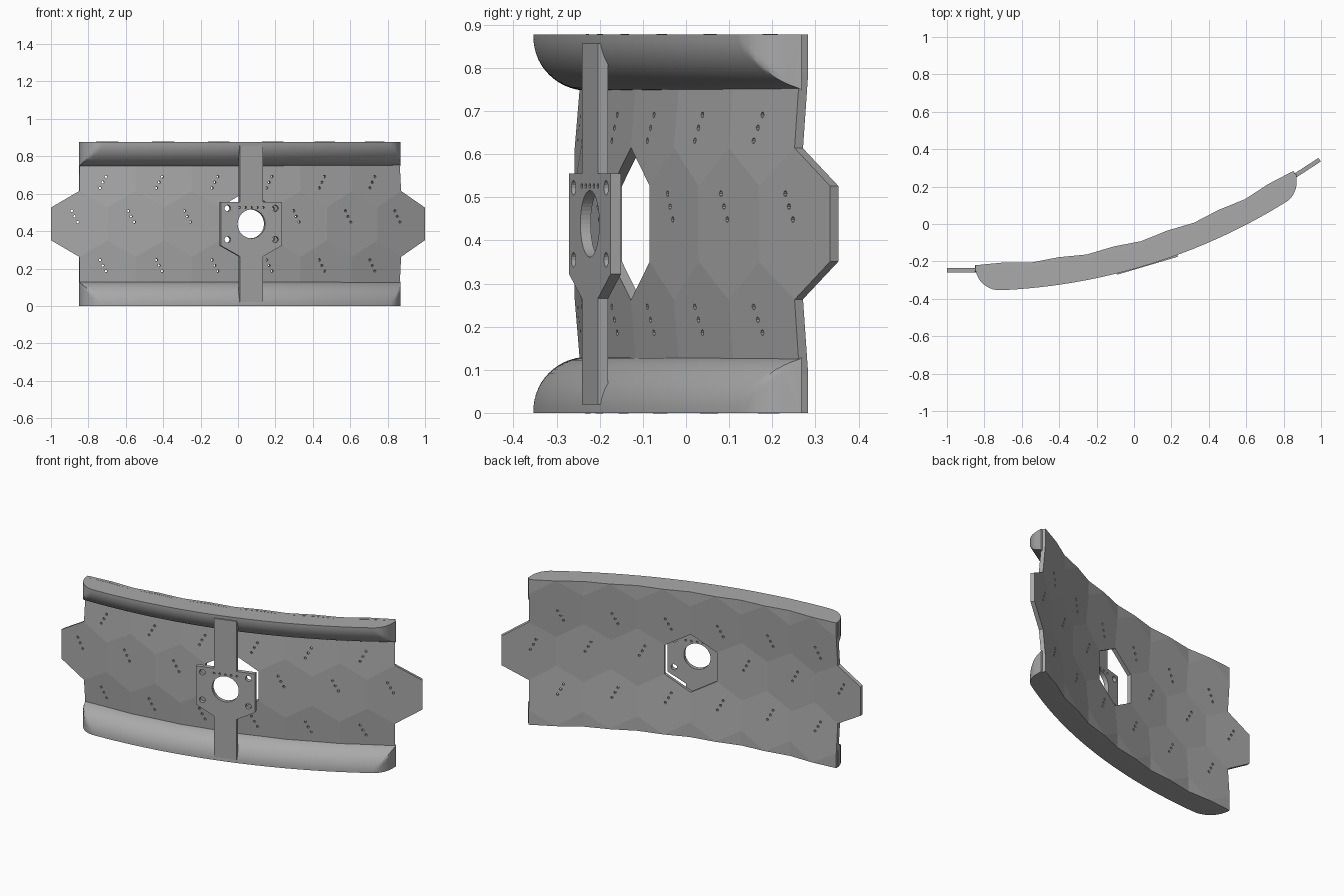
import bpy, bmesh
from math import sin, cos, pi, radians, sqrt, asin
from mathutils import Vector, Matrix

cube = bpy.data.objects.get("Cube")
if cube:
    bpy.data.objects.remove(cube)

grey = bpy.data.materials.new("mid_grey")
grey.use_nodes = True
colour = (0.4, 0.4, 0.4, 1)
grey.diffuse_color = colour
grey.node_tree.nodes["Principled BSDF"].inputs["Base Color"].default_value = colour

WIDTH, STEP, THICK = 0.3015, radians(5.5), 0.023
MID, TOP = 0.4385, 0.877
SIDE, APEX, SHOULDER = 0.0875, 0.175, 0.35


def finish(name, bm):
    mesh = bpy.data.meshes.new(name)
    bm.to_mesh(mesh)
    bm.free()
    mesh.materials.append(grey)
    obj = bpy.data.objects.new(name, mesh)
    bpy.context.collection.objects.link(obj)
    return obj


def cut(obj, name, holes):
    """Cut round holes; each is (centre, angle about z, radius, sides)."""
    bm = bmesh.new()
    for centre, angle, radius, sides in holes:
        m = Matrix.Translation(centre) @ Matrix.Rotation(angle, 4, 'Z') @ Matrix.Rotation(pi / 2, 4, 'X')
        bmesh.ops.create_cone(bm, cap_ends=True, segments=sides, radius1=radius,
                              radius2=radius, depth=0.12, matrix=m)
    cutter = finish(name, bm)
    cutter.hide_render = True
    cutter.hide_viewport = True
    cutter.display_type = 'WIRE'
    mod = obj.modifiers.new("holes", 'BOOLEAN')
    mod.operation = 'DIFFERENCE'
    mod.solver = 'EXACT'
    mod.object = cutter


# Plan of the curved wall: seams between middle tiles and the tile centres
seams = [Vector((-1, -0.235, 0))]
for k in range(7):
    seams.append(seams[-1] + WIDTH * Vector((cos(k * STEP), sin(k * STEP), 0)))
centres = [(a + b) / 2 for a, b in zip(seams, seams[1:])]


def inward(angle):
    return Vector((-sin(angle), cos(angle), 0))


SAG = WIDTH / 2 * sin(STEP / 2)
shoulders = [c + inward(k * STEP) * SAG * 2 for k, c in enumerate(centres)]
peaks = [s + inward((k - 0.5) * STEP) * SAG * 4 for k, s in enumerate(seams)]

# Hexagon tile wall: three rows, with the central tile left open
bm = bmesh.new()


def face(points):
    f = bm.faces.new([bm.verts.new(p) for p in points])
    f.normal_update()
    if f.normal.y < 0:
        f.normal_flip()


def at(p, dz):
    return Vector((p.x, p.y, MID + dz))


holes = []


def tile_holes(p, dz, angle, sign):
    for u, v in ((-0.04, 0.07), (-0.025, 0.04), (-0.008, 0.01)):
        pos = at(p, dz + sign * v) + u * Vector((cos(angle), sin(angle), 0))
        holes.append((pos, angle, 0.007, 8))


for k in range(7):
    if k != 3:
        a, b, c = seams[k], seams[k + 1], centres[k]
        face([at(a, -SIDE), at(c, -APEX), at(b, -SIDE),
              at(b, SIDE), at(c, APEX), at(a, SIDE)])
        tile_holes(c, 0, k * STEP, 1)
for s in (-1, 1):
    for k in range(1, 7):
        face([at(seams[k], s * SIDE), at(centres[k], s * APEX),
              at(shoulders[k], s * SHOULDER), at(peaks[k], s * MID),
              at(shoulders[k - 1], s * SHOULDER), at(centres[k - 1], s * APEX)])
        tile_holes(seams[k], s * (APEX + SIDE), (k - 0.5) * STEP, -s)
        # edge fillers either side of the peak
        for j in (k - 1, k):
            face([at(shoulders[j], s * SHOULDER), at(peaks[k], s * MID), at(shoulders[j], s * MID)])
bmesh.ops.remove_doubles(bm, verts=bm.verts, dist=0.0005)
wall = finish("hexagon_tile_wall", bm)
solid = wall.modifiers.new("thickness", 'SOLIDIFY')
solid.thickness = THICK
solid.offset = -1
solid.use_even_offset = True
cut(wall, "wall_hole_cutter", holes)

# Rails: quarter-round bulges along the top and bottom with rounded ends
R, BIG, LEFT, RIGHT = 0.13, 3.15, -0.849, 0.87
back_line = [shoulders[0]]
for k in range(1, 7):
    back_line += [peaks[k], shoulders[k]]


def back(x):
    for a, b in zip(back_line, back_line[1:]):
        if x <= b.x:
            return a.y + (b.y - a.y) * max(0, x - a.x) / (b.x - a.x) - 0.016
    return back_line[-1].y - 0.016


def slope(x):
    return asin((x + 0.85) / BIG)


def arc(x):
    return -0.357 + BIG * (1 - cos(slope(x)))


def rounded_end(x):
    for side, cx in ((-1, LEFT + R), (1, RIGHT - R)):
        a = slope(cx)
        if side * (x - cx - R * sin(a)) > 0:
            return arc(cx) + R / cos(a) - sqrt(max(0, R * R - (x - cx) ** 2))
    return arc(x)


COLS, ROWS = 70, 14
xs = [LEFT + (RIGHT - LEFT) * i / COLS for i in range(COLS + 1)]
xs += [LEFT + R * (1 - cos(i * pi / 24)) for i in range(1, 12)]
xs += [RIGHT - R * (1 - cos(i * pi / 24)) for i in range(1, 12)]
xs = sorted(xs + [p.x for p in back_line[1:]])


def rail(name, s):
    bm = bmesh.new()
    rings = []
    for x in xs:
        rear, ring = back(x), []
        for j in range(ROWS + 1):
            t = j / ROWS * pi / 2
            y = max(rounded_end(x), arc(x) + R / cos(slope(x)) * (1 - cos(t)))
            ring.append((x, min(y, rear - 0.001), MID + s * (MID - R * sin(t))))
        ring += [(x, rear, MID + s * (MID - R)), (x, rear, MID + s * MID)]
        rings.append([bm.verts.new(p) for p in ring])
    n = len(rings[0])
    for a, b in zip(rings, rings[1:]):
        for i in range(n):
            bm.faces.new((a[i], a[(i + 1) % n], b[(i + 1) % n], b[i]))
    bm.faces.new(rings[0])
    bm.faces.new(rings[-1])
    bmesh.ops.recalc_face_normals(bm, faces=bm.faces)
    obj = finish(name, bm)
    bpy.ops.object.select_all(action='DESELECT')
    obj.select_set(True)
    bpy.context.view_layer.objects.active = obj
    bpy.ops.object.shade_smooth_by_angle(angle=radians(30))


rail("top_rail", 1)
rail("bottom_rail", -1)

# Mounting bracket: upright strut and plate in front of the open tile
half = [(0.065, 0.02), (0.065, 0.265), (0.17, 0.322), (0.17, 0.555), (0.065, 0.555), (0.065, 0.857)]
outline = half + [(-u, z) for u, z in reversed(half)]
tilt = 3 * STEP
place = Matrix.Translation((0.072, -0.223, 0)) @ Matrix.Rotation(tilt, 4, 'Z')
bm = bmesh.new()
front = bm.faces.new([bm.verts.new(place @ Vector((u, 0, z))) for u, z in outline])
extruded = bmesh.ops.extrude_face_region(bm, geom=[front])["geom"]
bmesh.ops.translate(bm, vec=inward(tilt) * 0.025,
                    verts=[g for g in extruded if isinstance(g, bmesh.types.BMVert)])
bmesh.ops.recalc_face_normals(bm, faces=bm.faces)
bracket = finish("mounting_bracket", bm)

spots = [(0, MID, 0.077, 48)]
spots += [(u, z, 0.017, 16) for u in (-0.133, 0.133) for z in (0.355, 0.522)]
spots += [(0.033 * i, 0.526, 0.006, 8) for i in range(-2, 3)]
cut(bracket, "bracket_hole_cutter",
    [(place @ Vector((u, 0.01, z)), tilt, r, n) for u, z, r, n in spots])
